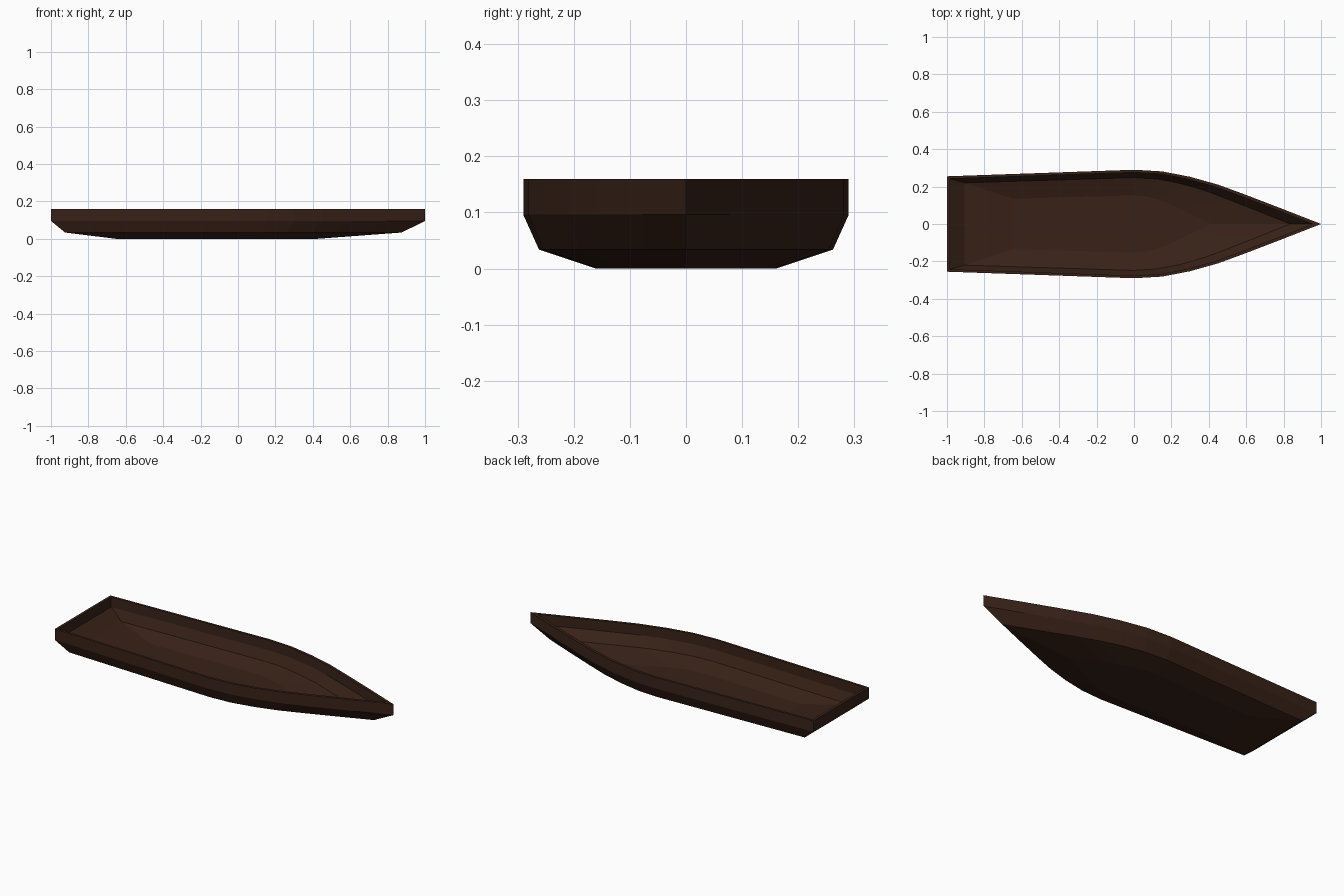
import bpy, bmesh

if "Cube" in bpy.data.objects:
    bpy.data.objects.remove(bpy.data.objects["Cube"])

# plan curve from the widest station to the bow: (fraction of length, fraction of width)
BOW_CURVE = [(0, 1), (0.15, 0.97), (0.3, 0.87), (0.45, 0.725), (0.6, 0.535), (0.8, 0.27)]


def outline(stern, half_stern, half_mid, bow, z):
    side = [(stern, half_stern)] + [(t * bow, half_mid * f) for t, f in BOW_CURVE]
    right = [(x, -y, z) for x, y in side]
    left = [(x, y, z) for x, y in reversed(side)]
    return right + [(bow, 0, z)] + left


# hull shell: outer levels from keel to rim, then inner levels down to the floor
LEVELS = [
    (-0.65, 0.14, 0.16, 0.42, 0.0),
    (-0.925, 0.23, 0.262, 0.875, 0.034),
    (-1.0, 0.255, 0.29, 1.0, 0.096),
    (-1.0, 0.255, 0.29, 1.0, 0.16),
    (-0.985, 0.242, 0.276, 0.955, 0.16),
    (-0.985, 0.242, 0.276, 0.955, 0.102),
    (-0.905, 0.22, 0.248, 0.835, 0.047),
    (-0.645, 0.135, 0.153, 0.41, 0.014),
]

bm = bmesh.new()
rings = [[bm.verts.new(p) for p in outline(*lv)] for lv in LEVELS]
n = len(rings[0])
for a, b in zip(rings, rings[1:]):
    for i in range(n):
        j = (i + 1) % n
        bm.faces.new((a[i], a[j], b[j], b[i]))
bm.faces.new(list(reversed(rings[0])))
bm.faces.new(rings[-1])
bmesh.ops.recalc_face_normals(bm, faces=bm.faces[:])

mesh = bpy.data.meshes.new("boat_hull")
bm.to_mesh(mesh)
bm.free()
hull = bpy.data.objects.new("boat_hull", mesh)
bpy.context.collection.objects.link(hull)

# dark stained wood
wood = bpy.data.materials.new("dark_wood")
wood.diffuse_color = (0.04, 0.016, 0.009, 1)
wood.use_nodes = True
wood.node_tree.nodes["Principled BSDF"].inputs["Base Color"].default_value = wood.diffuse_color
mesh.materials.append(wood)
